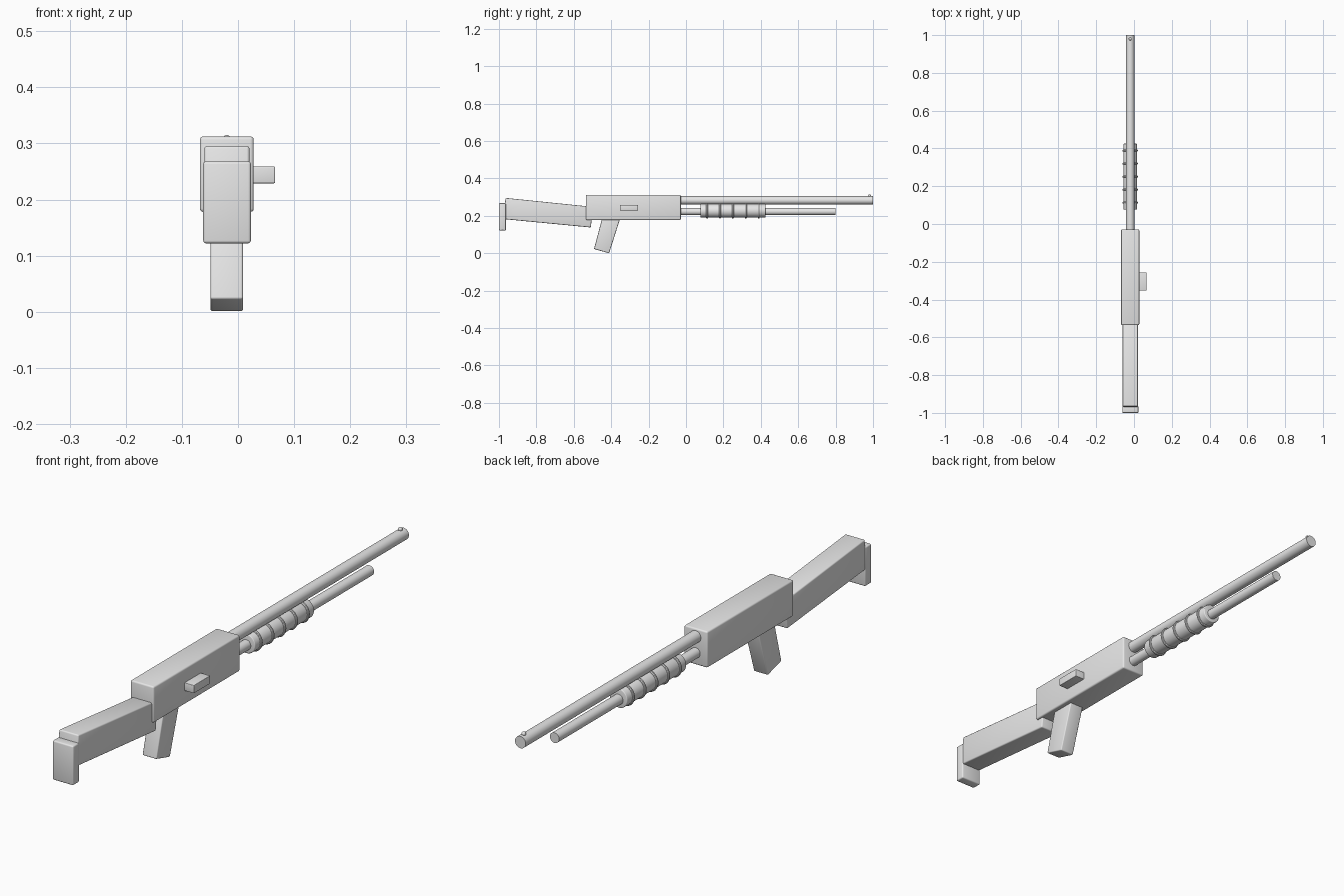
import bpy, bmesh, math
from mathutils import Vector

if "Cube" in bpy.data.objects:
    bpy.data.objects.remove(bpy.data.objects["Cube"])

CX = -0.02  # centre plane of the gun

grey = bpy.data.materials.new("light_grey")
grey.diffuse_color = (0.8, 0.8, 0.8, 1)
grey.use_nodes = True
grey.node_tree.nodes["Principled BSDF"].inputs["Base Color"].default_value = grey.diffuse_color


def finish(ob, bevel=0.0):
    """Material, optional rounded edges, smooth shading with sharp edges."""
    ob.data.materials.append(grey)
    bpy.ops.object.select_all(action='DESELECT')
    ob.select_set(True)
    bpy.context.view_layer.objects.active = ob
    if bevel:
        m = ob.modifiers.new("rounded_edges", 'BEVEL')
        m.width = bevel
        m.segments = 3
        bpy.ops.object.modifier_apply(modifier=m.name)
    bpy.ops.object.shade_smooth_by_angle(angle=math.radians(35))
    return ob


def side_slab(name, profile, x0, x1, bevel):
    """Extrude a (y, z) side profile across x."""
    me = bpy.data.meshes.new(name)
    bm = bmesh.new()
    f = bm.faces.new([bm.verts.new((x0, y, z)) for y, z in profile])
    r = bmesh.ops.extrude_face_region(bm, geom=[f])
    vs = [v for v in r["geom"] if isinstance(v, bmesh.types.BMVert)]
    bmesh.ops.translate(bm, verts=vs, vec=Vector((x1 - x0, 0, 0)))
    bmesh.ops.recalc_face_normals(bm, faces=bm.faces)
    bm.to_mesh(me)
    bm.free()
    ob = bpy.data.objects.new(name, me)
    bpy.context.collection.objects.link(ob)
    return finish(ob, bevel)


def box(name, x0, x1, y0, y1, z0, z1, bevel):
    return side_slab(name, [(y0, z0), (y1, z0), (y1, z1), (y0, z1)], x0, x1, bevel)


def rod(name, y0, y1, z, r, bevel=0.0):
    """Round bar running along y."""
    bpy.ops.mesh.primitive_cylinder_add(
        vertices=32, radius=r, depth=y1 - y0,
        location=(CX, (y0 + y1) / 2, z), rotation=(math.pi / 2, 0, 0))
    ob = bpy.context.object
    ob.name = name
    return finish(ob, bevel)


# Body, side handle and butt pad
box("receiver", -0.068, 0.028, -0.535, -0.028, 0.178, 0.3125, 0.006)
box("side_handle", 0.0, 0.066, -0.353, -0.257, 0.229, 0.259, 0.002)
box("butt_pad", -0.062, 0.023, -1.0, -0.963, 0.122, 0.268, 0.005)

# Sloping stock and raked grip
side_slab("stock", [(-0.977, 0.183), (-0.509, 0.138), (-0.497, 0.248), (-0.965, 0.296)],
          -0.060, 0.0205, 0.005)
side_slab("grip", [(-0.492, 0.023), (-0.411, 0.0), (-0.346, 0.205), (-0.441, 0.215)],
          -0.049, 0.009, 0.004)

# Barrel, magazine tube and fore-end
rod("barrel", -0.06, 1.0, 0.283, 0.022)
rod("magazine_tube", -0.06, 0.80, 0.223, 0.019)
rod("fore_end", 0.077, 0.425, 0.227, 0.036, 0.003)

# Grip rings round the fore-end
for i in range(5):
    bpy.ops.mesh.primitive_torus_add(
        major_segments=32, minor_segments=10, major_radius=0.036, minor_radius=0.0055,
        location=(CX, 0.113 + i * 0.069, 0.227), rotation=(math.pi / 2, 0, 0))
    ring = bpy.context.object
    ring.name = f"fore_end_ring_{i + 1}"
    finish(ring)

# Front sight bead
bpy.ops.mesh.primitive_uv_sphere_add(segments=16, ring_count=10, radius=0.008,
                                     location=(CX, 0.98, 0.307))
bead = bpy.context.object
bead.name = "front_sight_bead"
finish(bead)
